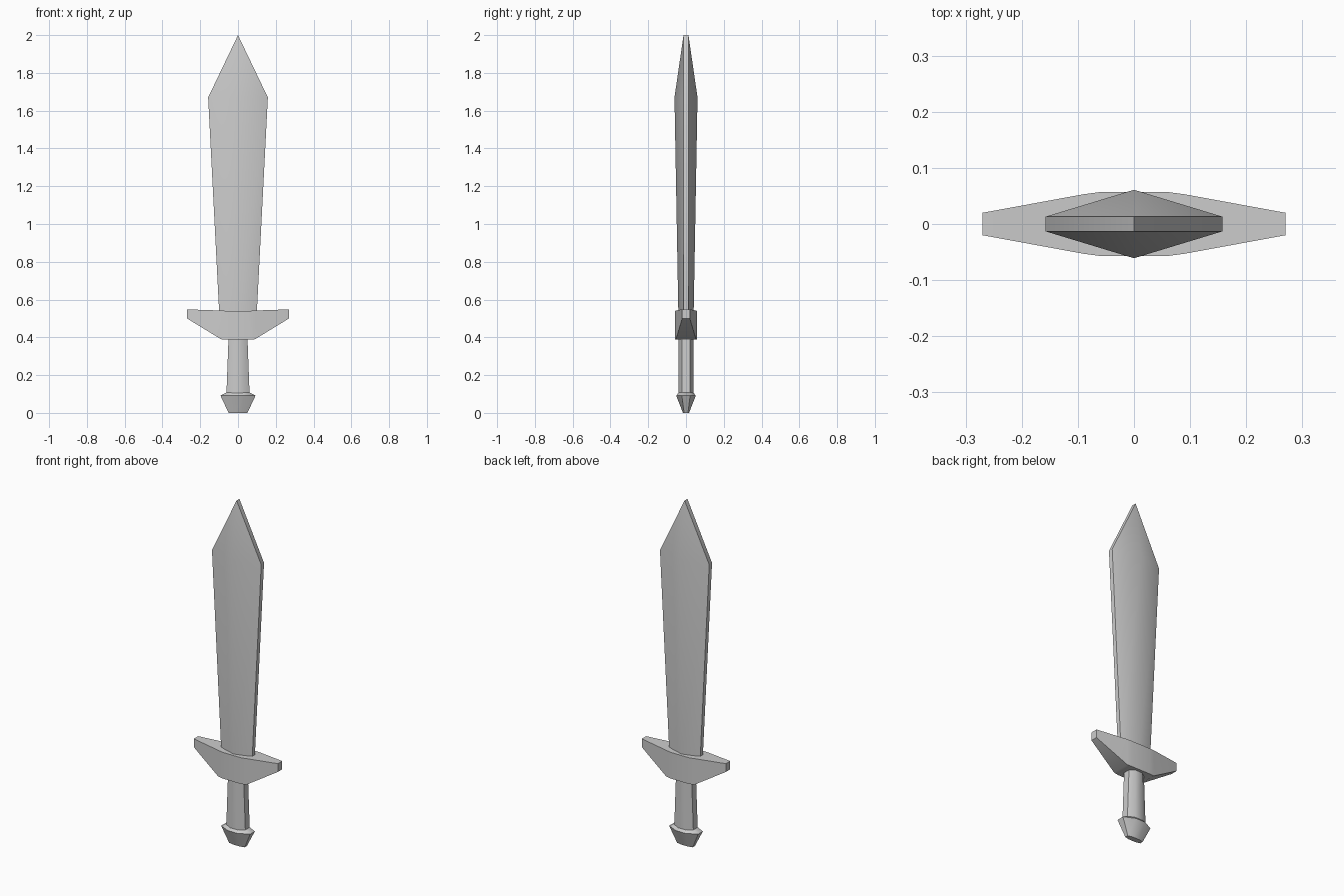
import bpy
import bmesh
import math

cube = bpy.data.objects.get("Cube")
if cube:
    bpy.data.objects.remove(cube, do_unlink=True)

# One plain grey for the whole sword
GREY = (0.6, 0.6, 0.6, 1.0)
grey = bpy.data.materials.new("plain_grey")
grey.use_nodes = True
grey.diffuse_color = GREY
grey.node_tree.nodes["Principled BSDF"].inputs["Base Color"].default_value = GREY


def loft(name, rings):
    """Skin a closed solid over a list of equal-sized point rings."""
    bm = bmesh.new()
    loops = [[bm.verts.new(p) for p in ring] for ring in rings]
    n = len(loops[0])
    for low, high in zip(loops, loops[1:]):
        for i in range(n):
            j = (i + 1) % n
            bm.faces.new((low[i], low[j], high[j], high[i]))
    bm.faces.new(loops[0][::-1])
    bm.faces.new(loops[-1])
    bmesh.ops.remove_doubles(bm, verts=bm.verts, dist=0.0005)
    bmesh.ops.recalc_face_normals(bm, faces=bm.faces)
    mesh = bpy.data.meshes.new(name)
    bm.to_mesh(mesh)
    bm.free()
    mesh.materials.append(grey)
    obj = bpy.data.objects.new(name, mesh)
    bpy.context.collection.objects.link(obj)
    bpy.ops.object.select_all(action="DESELECT")
    obj.select_set(True)
    bpy.context.view_layer.objects.active = obj
    bpy.ops.object.shade_smooth_by_angle(angle=math.radians(42))
    return obj


def hexagon(z, half_width, edge, ridge):
    """Flat hexagon: narrow side edges and a ridge front and back."""
    return [(half_width, -edge, z), (half_width, edge, z), (0, ridge, z),
            (-half_width, edge, z), (-half_width, -edge, z), (0, -ridge, z)]


def octagon(z, half_width, half_depth, side, face):
    """Octagon with side edges of half-depth side and flats of half-width face."""
    quarter = [(half_width, side), (face, half_depth)]
    half = quarter + [(-x, y) for x, y in quarter[::-1]]
    return [(x, y, z) for x, y in half + [(-x, -y) for x, y in half]]


# Blade: widens upward to the shoulder, then runs to a chisel point
loft("blade", [hexagon(0.50, 0.098, 0.012, 0.04),
               hexagon(1.67, 0.158, 0.013, 0.061),
               hexagon(2.0, 0, 0.013, 0.013)])

# Guard: cross-sections along x, mirrored about the middle
half_guard = [(0.27, 0.02, 0.50, 0.548), (0.09, 0.053, 0.39, 0.542),
              (0.06, 0.057, 0.388, 0.54)]
sections = half_guard + [(-x, *rest) for x, *rest in half_guard[::-1]]
loft("guard", [[(x, -d, low), (x, d, low), (x, d, high), (x, -d, high)]
               for x, d, low, high in sections])

# Grip: slightly wider toward the pommel
loft("grip", [octagon(0.08, 0.062, 0.04, 0.02, 0.025),
              octagon(0.40, 0.05, 0.04, 0.02, 0.022)])

# Pommel: flared shoulder tapering to a small flat foot
loft("pommel", [octagon(0, 0.05, 0.016, 0.01, 0.02),
                octagon(0.092, 0.093, 0.052, 0.022, 0.03),
                octagon(0.108, 0.06, 0.038, 0.02, 0.025)])
